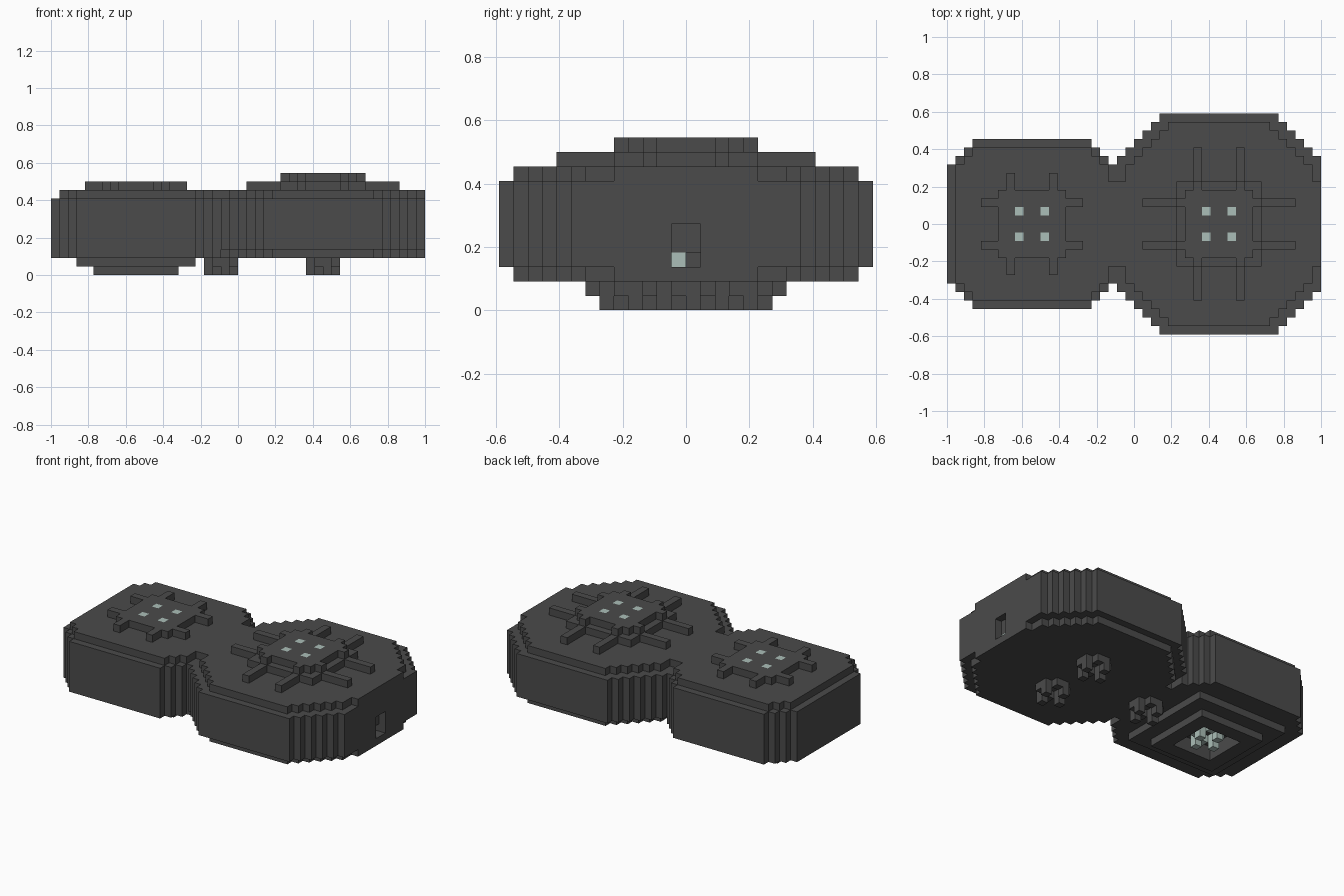
import bpy, bmesh
from mathutils import Vector

if "Cube" in bpy.data.objects:
    bpy.data.objects.remove(bpy.data.objects["Cube"], do_unlink=True)

U = 1 / 22          # edge of one block
SMALL, LARGE = 10, 32   # centre column of each half


def material(name, colour):
    m = bpy.data.materials.new(name)
    m.use_nodes = True
    m.diffuse_color = (*colour, 1)
    m.node_tree.nodes["Principled BSDF"].inputs["Base Color"].default_value = (*colour, 1)
    return m


dark = material("charcoal", (0.07, 0.07, 0.07))
pale = material("pale grey green", (0.41, 0.52, 0.48))


def box(x0, x1, y0, y1, z0, z1):
    return {(x, y, z) for x in range(x0, x1) for y in range(y0, y1) for z in range(z0, z1)}


def square(cx, r, z0, z1):
    return box(cx - r, cx + r, -r, r, z0, z1)


def octagon(x0, x1, end, half, z0, z1):
    """Slab whose corners are cut in single block steps."""
    cells = set()
    for x in range(x0, x1):
        h = min(half, end + x - x0, end + x1 - 1 - x)
        cells |= box(x, x + 1, -h, h, z0, z1)
    return cells


def arms(cx, reach, z):
    """Eight thin bars, two towards each side."""
    cells = set()
    for a in (-3, 2):
        cells |= box(cx + a, cx + a + 1, -reach, reach, z, z + 1)
        cells |= box(cx - reach, cx + reach, a, a + 1, z, z + 1)
    return cells


def four_dots(cx, z):
    return {(cx + a, b, z) for a in (-2, 1) for b in (-2, 1)}


def pinwheel(cx, cy):
    """Hollow foot with a swirled lower rim."""
    upper = [(1, 0), (2, 0), (3, 1), (3, 2), (2, 3), (1, 3), (0, 2), (0, 1)]
    lower = upper[1::2]
    return ({(cx - 2 + x, cy - 2 + y, 1) for x, y in upper}
            | {(cx - 2 + x, cy - 2 + y, 0) for x, y in lower})


# Casing: two stepped octagons with a stepped rim
casing = octagon(0, 20, 7, 10, 2, 9) | octagon(1, 19, 7, 9, 9, 10)
casing |= octagon(20, 44, 8, 13, 3, 9)
for z in (2, 9):
    casing |= octagon(21, 43, 7, 12, z, z + 1) | box(19, 44, -5, 5, z, z + 1)

# Socket in the end wall
casing -= box(43, 44, -1, 1, 3, 6) | {(42, 0, 3)}
socket_light = {(42, -1, 3)}
casing -= socket_light

# Raised ornaments on the top
small_dots, large_dots = four_dots(SMALL, 10), four_dots(LARGE, 11)
small_plate = (square(SMALL, 4, 10, 11) | arms(SMALL, 6, 10)) - small_dots
large_lower_plate = square(LARGE, 5, 10, 11) | arms(LARGE, 9, 10)
large_upper_plate = (square(LARGE, 4, 11, 12) | arms(LARGE, 5, 11)) - large_dots

# Underside: nested square base around a pale core
base = (square(SMALL, 7, 1, 2) | square(SMALL, 5, 0, 1)) - square(SMALL, 3, 0, 2)

parts = {
    "casing": (casing, dark),
    "socket_light": (socket_light, pale),
    "small_plate": (small_plate, dark),
    "small_dots": (small_dots, pale),
    "large_lower_plate": (large_lower_plate, dark),
    "large_upper_plate": (large_upper_plate, dark),
    "large_dots": (large_dots, pale),
    "base": (base, dark),
    "base_core": (pinwheel(SMALL, 0), pale),
    "middle_foot": (pinwheel(20, 0), dark),
    "front_foot": (pinwheel(LARGE, -4), dark),
    "back_foot": (pinwheel(LARGE, 4), dark),
}
solid = set().union(*(cells for cells, _ in parts.values()))


def build(name, cells, mat):
    """Make a mesh from the exposed faces of the blocks."""
    bm = bmesh.new()
    for cell in sorted(cells):
        for axis in range(3):
            for side in (0, 1):
                n = list(cell)
                n[axis] += 2 * side - 1
                if tuple(n) in solid:
                    continue
                b, c = (axis + 1) % 3, (axis + 2) % 3
                corners = []
                for s, t in ((0, 0), (1, 0), (1, 1), (0, 1)):
                    p = Vector(cell)
                    p[axis] += side
                    p[b] += s
                    p[c] += t
                    corners.append(bm.verts.new((p - Vector((22, 0, 0))) * U))
                bm.faces.new(corners if side else corners[::-1])
    bmesh.ops.remove_doubles(bm, verts=bm.verts, dist=U / 100)
    bmesh.ops.dissolve_limit(bm, angle_limit=0.01, verts=bm.verts, edges=bm.edges)
    mesh = bpy.data.meshes.new(name)
    bm.to_mesh(mesh)
    bm.free()
    mesh.materials.append(mat)
    bpy.context.collection.objects.link(bpy.data.objects.new(name, mesh))


for part, (cells, mat) in parts.items():
    build(part, cells, mat)
